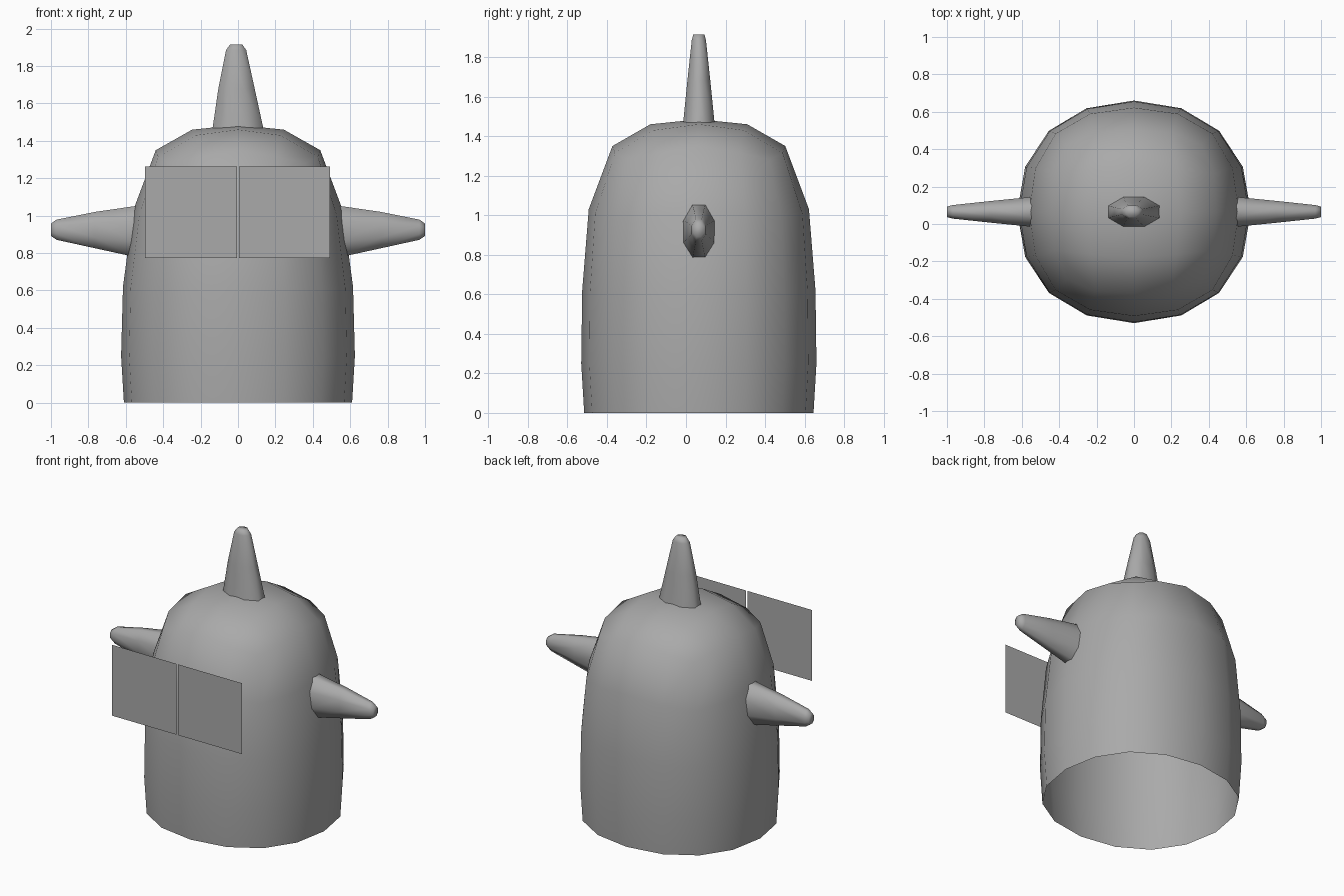
import bpy, bmesh, math
from mathutils import Vector

if "Cube" in bpy.data.objects:
    bpy.data.objects.remove(bpy.data.objects["Cube"])

CY = 0.065  # body axis in y

grey = bpy.data.materials.new("plain grey")
grey.diffuse_color = (0.4, 0.4, 0.4, 1)
grey.use_nodes = True
grey.node_tree.nodes["Principled BSDF"].inputs["Base Color"].default_value = grey.diffuse_color


def make(name, verts, faces, smooth=True, fix=True):
    bm = bmesh.new()
    vs = [bm.verts.new(v) for v in verts]
    for f in faces:
        bm.faces.new([vs[i] for i in f])
    if fix:
        bmesh.ops.recalc_face_normals(bm, faces=bm.faces)
    for f in bm.faces:
        f.smooth = smooth
    me = bpy.data.meshes.new(name)
    bm.to_mesh(me)
    bm.free()
    me.materials.append(grey)
    ob = bpy.data.objects.new(name, me)
    bpy.context.collection.objects.link(ob)
    return ob


# Body: open-bottomed rounded box, 16 sides
# z, x radius, y radius, extra radius at corners, corner dip, angle shift
rows = [(0.0, .61, .58, .03, 0, 1), (.25, .625, .595, .03, 0, 1),
        (.62, .615, .59, .035, .015, 1), (1.03, .56, .557, .06, .045, 1.5),
        (1.35, .44, .437, .16, .07, 3.5)]
verts, faces = [], []
for z, rx, ry, bulge, dip, shift in rows:
    for k in range(16):
        t = math.radians(22.5 * k)
        c = math.sin(2 * t) ** 2          # 0 at side middles, 1 at corners
        a = t + math.radians(shift) * math.sin(4 * t)
        s = 1 + bulge * c
        verts.append((rx * s * math.cos(a), CY + ry * s * math.sin(a), z - dip * c))
for r in range(len(rows) - 1):
    for k in range(16):
        n = (k + 1) % 16
        faces.append((r * 16 + k, r * 16 + n, r * 16 + 16 + n, r * 16 + 16 + k))

# Body crown: 4 x 4 patch of quads
o = 16 * (len(rows) - 1)
i0 = len(verts)
for j in range(8):
    a = math.radians(45 * j)
    rad, z = (.32, 1.43) if j % 2 else (.245, 1.46)
    verts.append((rad * math.cos(a), CY + rad * math.sin(a), z))
centre = len(verts)
verts.append((0, CY, 1.485))
for q in range(4):
    ring = [o + (4 * q + k) % 16 for k in range(5)]
    a, b, c = [i0 + (2 * q + k) % 8 for k in range(3)]
    faces += [(ring[0], ring[1], b, a), (ring[1], ring[2], ring[3], b),
              (ring[3], ring[4], c, b), (a, b, c, centre)]
make("body", verts, faces)


# Horns: tapered octagonal spikes; u runs along the horn, v and w across it
def horn(name, origin, u, v):
    origin, u, v, w = Vector(origin), Vector(u), Vector(v), Vector((0, 1, 0))
    # distance along, centre offset, half size in v, half size in w
    sections = [(0, 0, .137, .08), (.22, .008, .097, .058),
                (.425, .01, .054, .036), (.455, .01, .033, .028)]
    vs, fs = [], []
    for d, off, hv, hw in sections:
        for k in range(8):
            a = math.radians(22.5 + 45 * k)
            f = 1 / math.cos(math.radians(22.5))
            vs.append(origin + u * d + v * (off + hv * f * math.cos(a))
                      + w * (hw * f * math.sin(a)))
    for r in range(len(sections) - 1):
        for k in range(8):
            n = (k + 1) % 8
            fs.append((r * 8 + k, r * 8 + n, r * 8 + 8 + n, r * 8 + 8 + k))
    tip = len(vs) - 8
    fs.append(tuple(range(tip, tip + 8)))
    make(name, vs, fs)


horn("top_horn", (0, CY, 1.46), (0, 0, 1), (-1, 0, 0))
horn("right_horn", (.545, CY, .915), (1, 0, 0), (0, 0, 1))
horn("left_horn", (-.545, CY, .915), (-1, 0, 0), (0, 0, 1))

# Eye panels: flat squares floating in front of the body
for name, x0, x1 in (("left_eye_panel", -.497, -.006), ("right_eye_panel", .006, .493)):
    make(name, [(x0, -.66, .775), (x1, -.66, .775), (x1, -.66, 1.262), (x0, -.66, 1.262)],
         [(0, 1, 2, 3)], smooth=False, fix=False)
